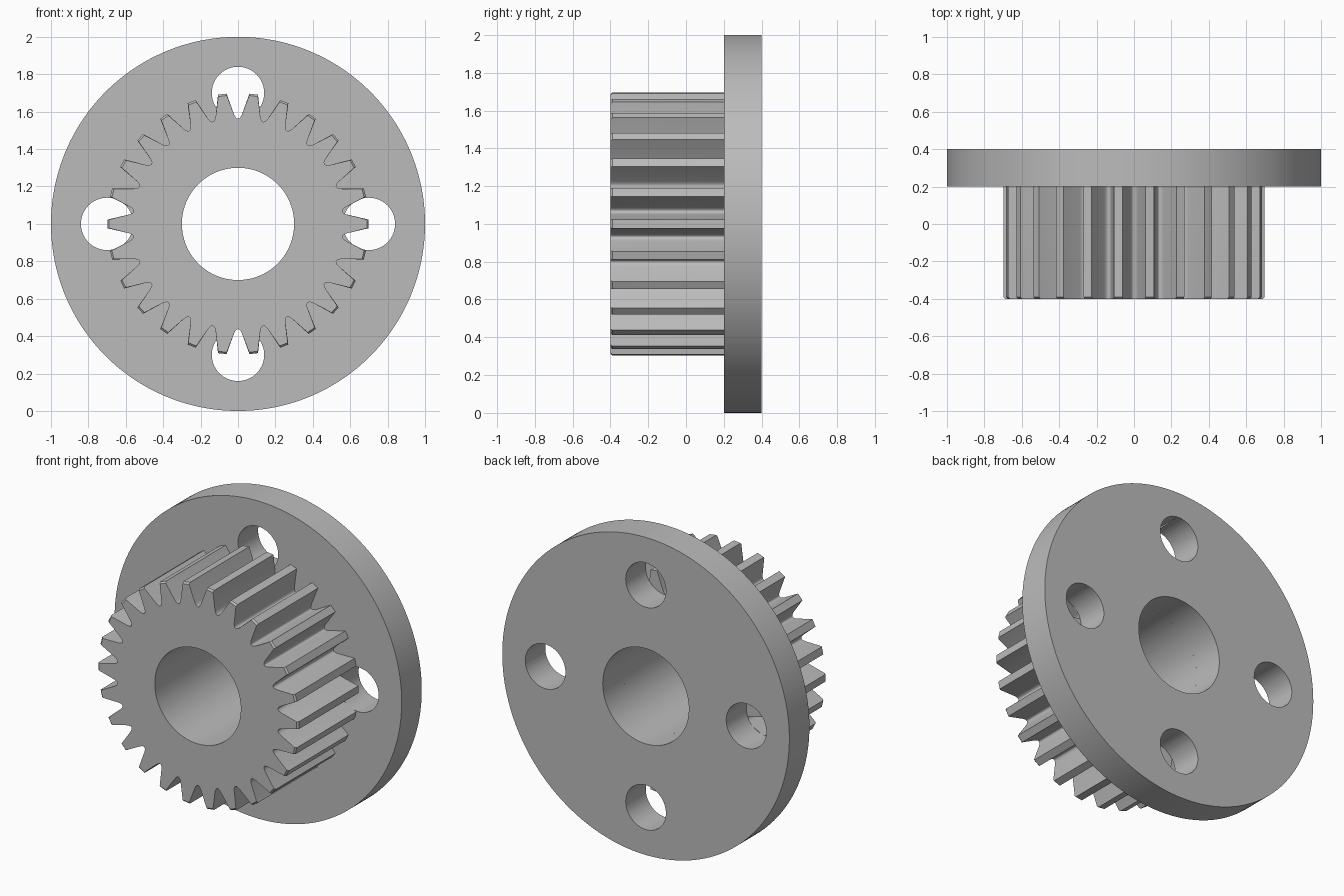
import bpy, bmesh
from math import cos, sin, tau, radians

cube = bpy.data.objects.get("Cube")
if cube:
    bpy.data.objects.remove(cube, do_unlink=True)

TEETH = 26
BORE = 0.3
CENTRE_Z = 1.0

metal = bpy.data.materials.new("grey metal")
metal.use_nodes = True
GREY = (0.5, 0.5, 0.5, 1)
metal.diffuse_color = GREY
metal.node_tree.nodes["Principled BSDF"].inputs["Base Color"].default_value = GREY


def lathe_object(name, rings, angles):
    """Join closed rings (radius list, y) into a ring-shaped solid about the y axis."""
    bm = bmesh.new()
    loops = [[bm.verts.new((r * cos(a), y, CENTRE_Z + r * sin(a)))
              for r, a in zip(radii, angles)] for radii, y in rings]
    n = len(angles)
    for k, loop in enumerate(loops):
        after = loops[(k + 1) % len(loops)]
        for i in range(n):
            j = (i + 1) % n
            bm.faces.new((loop[i], loop[j], after[j], after[i]))
    bmesh.ops.recalc_face_normals(bm, faces=bm.faces)
    mesh = bpy.data.meshes.new(name)
    bm.to_mesh(mesh)
    bm.free()
    mesh.materials.append(metal)
    obj = bpy.data.objects.new(name, mesh)
    bpy.context.collection.objects.link(obj)
    return obj


def activate(obj):
    bpy.ops.object.select_all(action="DESELECT")
    obj.select_set(True)
    bpy.context.view_layer.objects.active = obj


def smooth(obj):
    activate(obj)
    bpy.ops.object.shade_smooth_by_angle(angle=radians(35))


# Pinion: half a tooth as (radius, sideways offset), tip to root fillet
half = [(0.699, 0.023), (0.585, 0.05), (0.575, 0.054), (0.566, 0.0595), (0.563, 0.0645)]
side = [(r, t / r) for r, t in half]
tooth = [(r, -a) for r, a in reversed(side)] + side + [(0.562, tau / TEETH / 2)]
outline = [(r, a + k * tau / TEETH) for k in range(TEETH) for r, a in tooth]
outer = [r for r, a in outline]
angles = [a for r, a in outline]
bore = [BORE] * len(outline)
chamfered = [min(r, 0.689) for r in outer]
pinion = lathe_object("pinion_gear", [(bore, -0.4), (chamfered, -0.4), (outer, -0.39),
                                      (outer, 0.2), (bore, 0.2)], angles)
smooth(pinion)

# Flange disc
N = 192
circle = [k * tau / N for k in range(N)]
rim, hole = [1.0] * N, [BORE] * N
flange = lathe_object("flange", [(hole, 0.2), (rim, 0.2), (rim, 0.4), (hole, 0.4)], circle)

# Four bolt holes through the flange
for k in range(4):
    a = k * tau / 4
    bpy.ops.mesh.primitive_cylinder_add(
        vertices=64, radius=0.14, depth=0.4, rotation=(tau / 4, 0, 0),
        location=(0.7 * cos(a), 0.3, CENTRE_Z + 0.7 * sin(a)))
    cutter = bpy.context.object
    cutter.name = "bolt_hole_cutter"
    cutter.hide_render = True
    cutter.data.materials.append(metal)
    activate(flange)
    mod = flange.modifiers.new("bolt hole", "BOOLEAN")
    mod.operation = "DIFFERENCE"
    mod.solver = "EXACT"
    mod.object = cutter
    bpy.ops.object.modifier_apply(modifier=mod.name)
    bpy.data.objects.remove(cutter, do_unlink=True)
smooth(flange)
